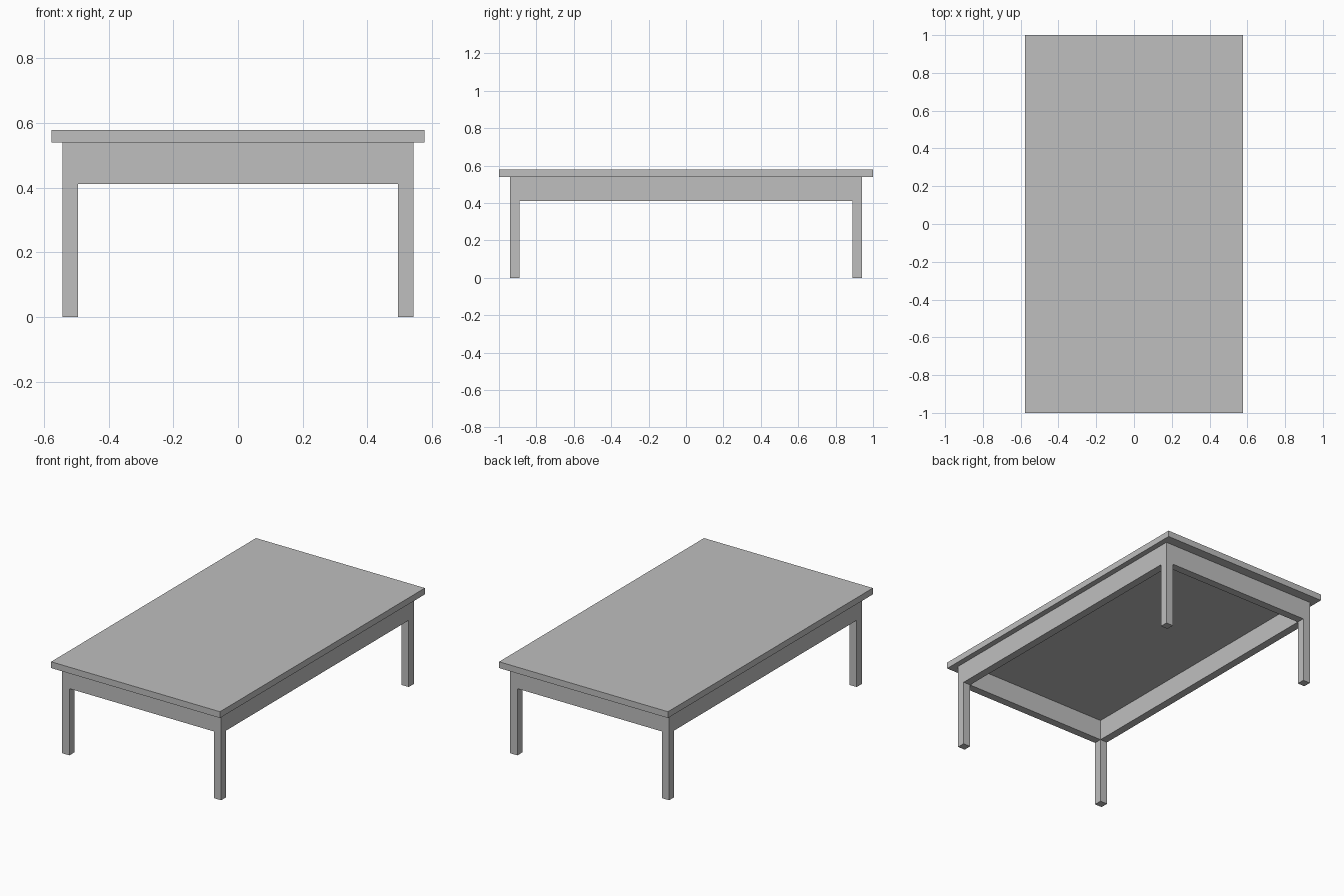
import bpy, bmesh

cube = bpy.data.objects.get("Cube")
if cube:
    bpy.data.objects.remove(cube, do_unlink=True)

TOP_X, TOP_Y = 0.577, 1.0          # tabletop half sizes
OUT_X, OUT_Y = 0.543, 0.94         # frame outer half sizes
THICK = 0.049                      # leg and apron thickness
APRON_Z, TOP_Z, HEIGHT = 0.412, 0.54, 0.579

grey = bpy.data.materials.new("light_grey")
grey.use_nodes = True
colour = (0.52, 0.52, 0.52, 1)
grey.diffuse_color = colour
grey.node_tree.nodes["Principled BSDF"].inputs["Base Color"].default_value = colour


def finish(name, bm):
    """Turn a bmesh into a flat-shaded object."""
    bmesh.ops.recalc_face_normals(bm, faces=bm.faces[:])
    mesh = bpy.data.meshes.new(name)
    bm.to_mesh(mesh)
    bm.free()
    mesh.materials.append(grey)
    obj = bpy.data.objects.new(name, mesh)
    bpy.context.collection.objects.link(obj)
    return obj


def extrude(bm, faces, z):
    """Extrude faces to height z."""
    result = bmesh.ops.extrude_face_region(bm, geom=faces)
    for item in result["geom"]:
        if isinstance(item, bmesh.types.BMVert):
            item.co.z = z


# Tabletop slab
bm = bmesh.new()
bmesh.ops.create_cube(bm, size=1)
for v in bm.verts:
    v.co.x *= 2 * TOP_X
    v.co.y *= 2 * TOP_Y
    v.co.z = HEIGHT if v.co.z > 0 else TOP_Z
finish("tabletop", bm)

# Apron ring: a three by three grid with an open middle, given height
bm = bmesh.new()
bmesh.ops.create_grid(bm, x_segments=3, y_segments=3, size=1)
for v in bm.verts:
    for axis, outer in enumerate((OUT_X, OUT_Y)):
        side = 1 if v.co[axis] > 0 else -1
        v.co[axis] = side * (outer if abs(v.co[axis]) > 0.9 else outer - THICK)
    v.co.z = TOP_Z
middle = [f for f in bm.faces if f.calc_center_median().length < TOP_Z + 0.01]
bmesh.ops.delete(bm, geom=middle, context="FACES")
top_ring = bm.faces[:]
bottom = bmesh.ops.duplicate(bm, geom=top_ring)["geom"]
bmesh.ops.delete(bm, geom=[g for g in bottom if isinstance(g, bmesh.types.BMFace)],
                 context="FACES")
extrude(bm, [f for f in bm.faces], APRON_Z)

# Legs: the four corner cells drawn down to the floor
corners = []
for f in bm.faces:
    c = f.calc_center_median()
    low = all(abs(v.co.z - APRON_Z) < 0.001 for v in f.verts)
    if low and abs(c.x) > OUT_X - THICK and abs(c.y) > OUT_Y - THICK:
        corners.append(f)
extrude(bm, corners, 0)
# Merge coplanar cells into clean panels
bmesh.ops.dissolve_limit(bm, angle_limit=0.01, verts=bm.verts[:], edges=bm.edges[:])
finish("apron_and_legs", bm)
